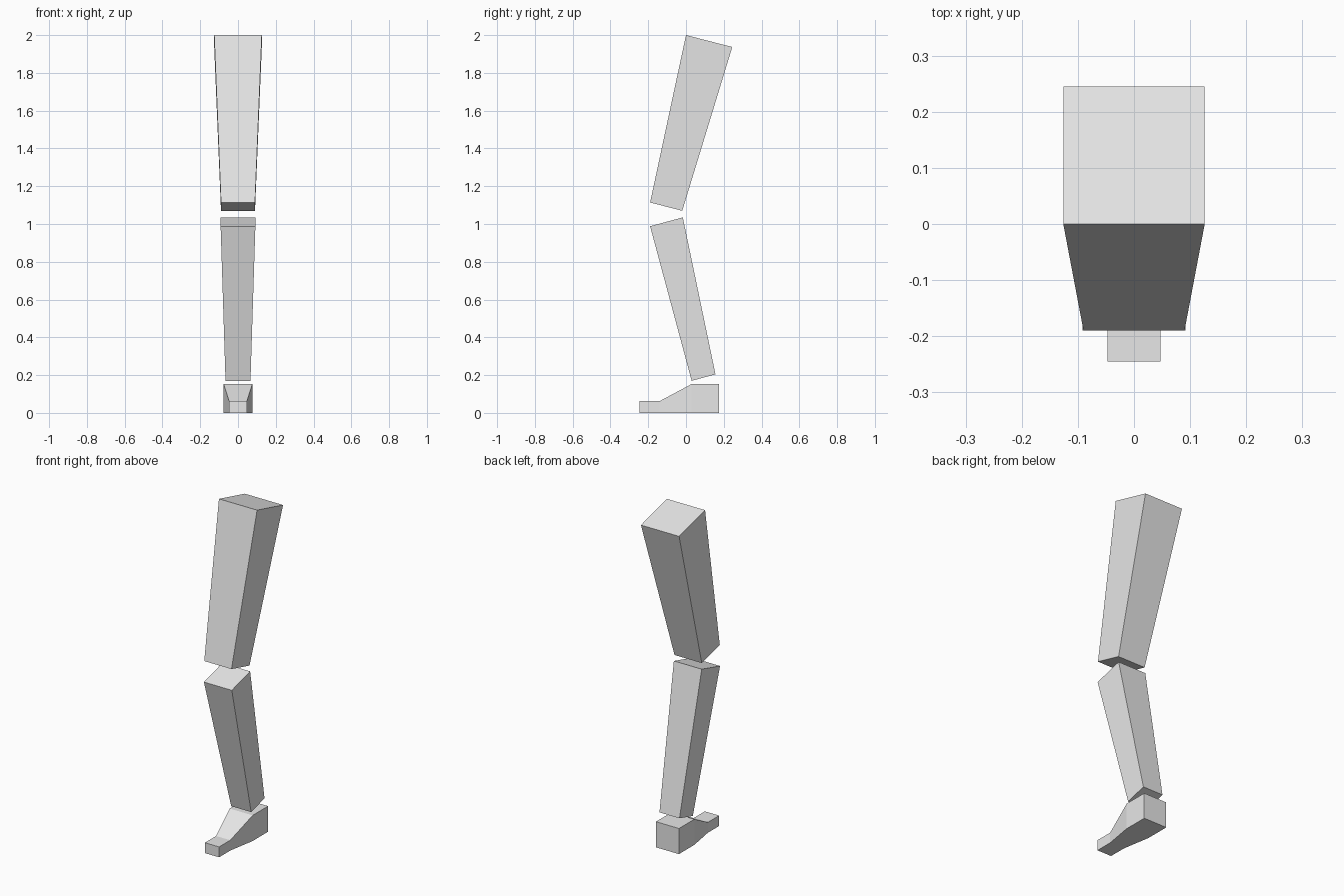
import bpy, bmesh

if "Cube" in bpy.data.objects:
    bpy.data.objects.remove(bpy.data.objects["Cube"])

grey = bpy.data.materials.new("light_grey")
grey.diffuse_color = (0.8, 0.8, 0.8, 1)
grey.use_nodes = True
grey.node_tree.nodes["Principled BSDF"].inputs["Base Color"].default_value = grey.diffuse_color


def loft(name, sections):
    """Skin a run of rectangles: each is two (y, z) points and a half width."""
    bm = bmesh.new()
    rings = []
    for p, q, w in sections:
        rings.append([bm.verts.new(c) for c in
                      ((-w, *p), (w, *p), (w, *q), (-w, *q))])
    for a, b in zip(rings, rings[1:]):
        for i in range(4):
            j = (i + 1) % 4
            bm.faces.new((a[i], a[j], b[j], b[i]))
    bm.faces.new(rings[0])
    bm.faces.new(rings[-1])
    bmesh.ops.recalc_face_normals(bm, faces=bm.faces)
    mesh = bpy.data.meshes.new(name)
    bm.to_mesh(mesh)
    bm.free()
    mesh.materials.append(grey)
    obj = bpy.data.objects.new(name, mesh)
    bpy.context.collection.objects.link(obj)
    return obj


# Upper leg, leaning forward towards the knee
loft("thigh", [((0.0, 2.0), (0.245, 1.937), 0.126),
               ((-0.19, 1.114), (-0.02, 1.07), 0.09)])

# Lower leg, leaning back towards the ankle
loft("shin", [((-0.19, 0.988), (-0.017, 1.035), 0.092),
              ((0.03, 0.17), (0.156, 0.204), 0.066)])

# Foot from toe to heel: narrow flat toe, sloped instep, wide heel block
loft("foot", [((y, 0.0), (y, top), w) for y, top, w in
              ((-0.245, 0.062, 0.047), (-0.14, 0.062, 0.047),
               (0.03, 0.153, 0.076), (0.175, 0.153, 0.076))])
